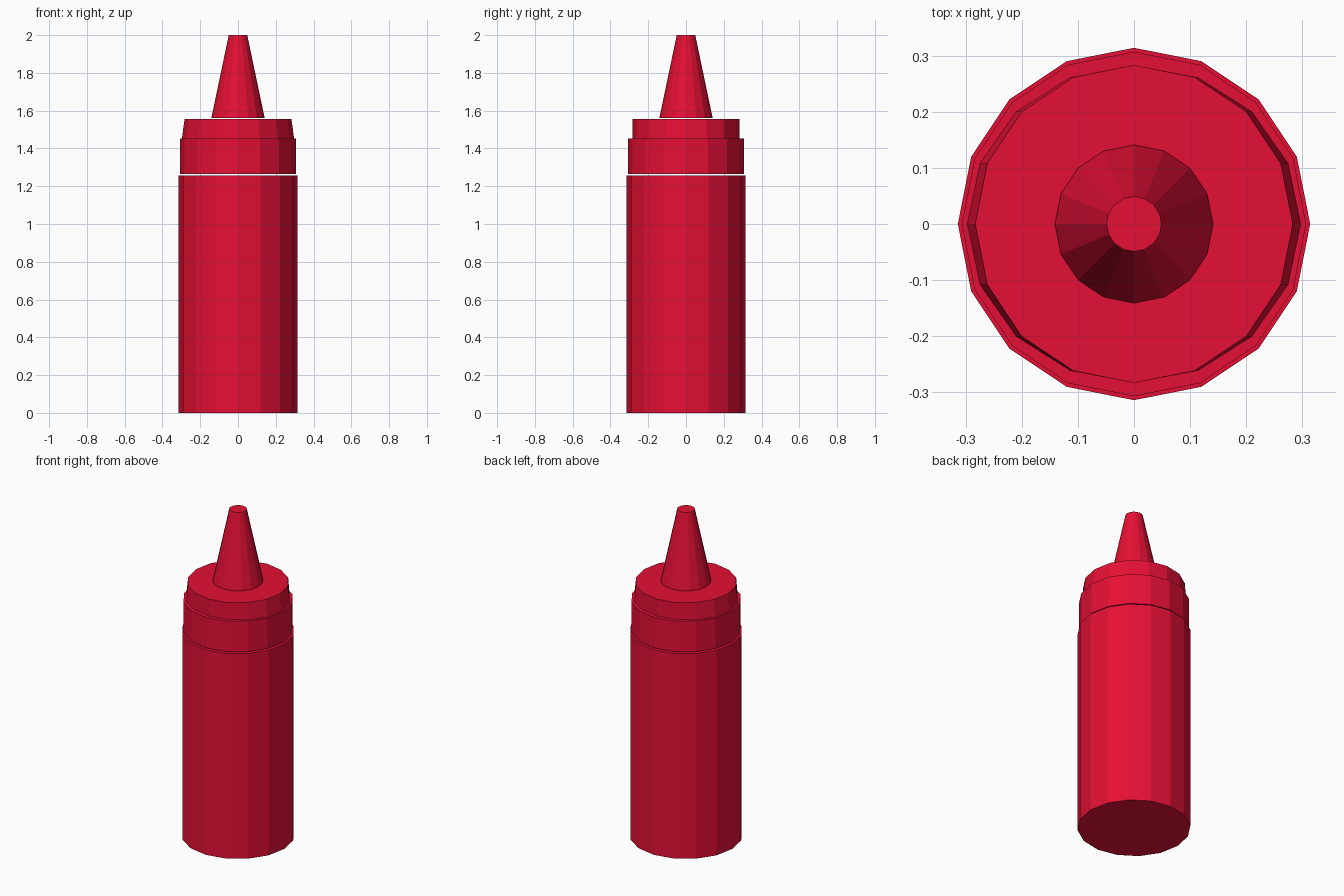
import bpy, bmesh, math

if "Cube" in bpy.data.objects:
    bpy.data.objects.remove(bpy.data.objects["Cube"])

SIDES = 16

red = bpy.data.materials.new("red_plastic")
red.diffuse_color = (0.78, 0.005, 0.035, 1)
red.use_nodes = True
red.node_tree.nodes["Principled BSDF"].inputs["Base Color"].default_value = red.diffuse_color


def lathe(name, profile):
    """Capped flat-sided loft through rings given as (x radius, y radius, z)."""
    bm = bmesh.new()
    rings = []
    for rx, ry, z in profile:
        angles = [2 * math.pi * i / SIDES for i in range(SIDES)]
        rings.append([bm.verts.new((rx * math.cos(a), ry * math.sin(a), z)) for a in angles])
    for low, high in zip(rings, rings[1:]):
        for i in range(SIDES):
            j = (i + 1) % SIDES
            bm.faces.new((low[i], low[j], high[j], high[i]))
    bm.faces.new(rings[0][::-1])
    bm.faces.new(rings[-1])
    bm.normal_update()
    mesh = bpy.data.meshes.new(name)
    bm.to_mesh(mesh)
    bm.free()
    mesh.materials.append(red)
    obj = bpy.data.objects.new(name, mesh)
    bpy.context.collection.objects.link(obj)
    return obj


# Squeeze bottle body
lathe("bottle_body", [(0.314, 0.314, 0), (0.314, 0.314, 1.256)])

# Screw cap: wide collar, then a shoulder slightly flared in x, floating just above the body
lathe("cap", [(0.307, 0.307, 1.264), (0.307, 0.307, 1.452),
              (0.297, 0.283, 1.452), (0.283, 0.283, 1.555)])

# Tapered nozzle, just clear of the cap
lathe("nozzle", [(0.141, 0.141, 1.562), (0.049, 0.049, 2.0)])
